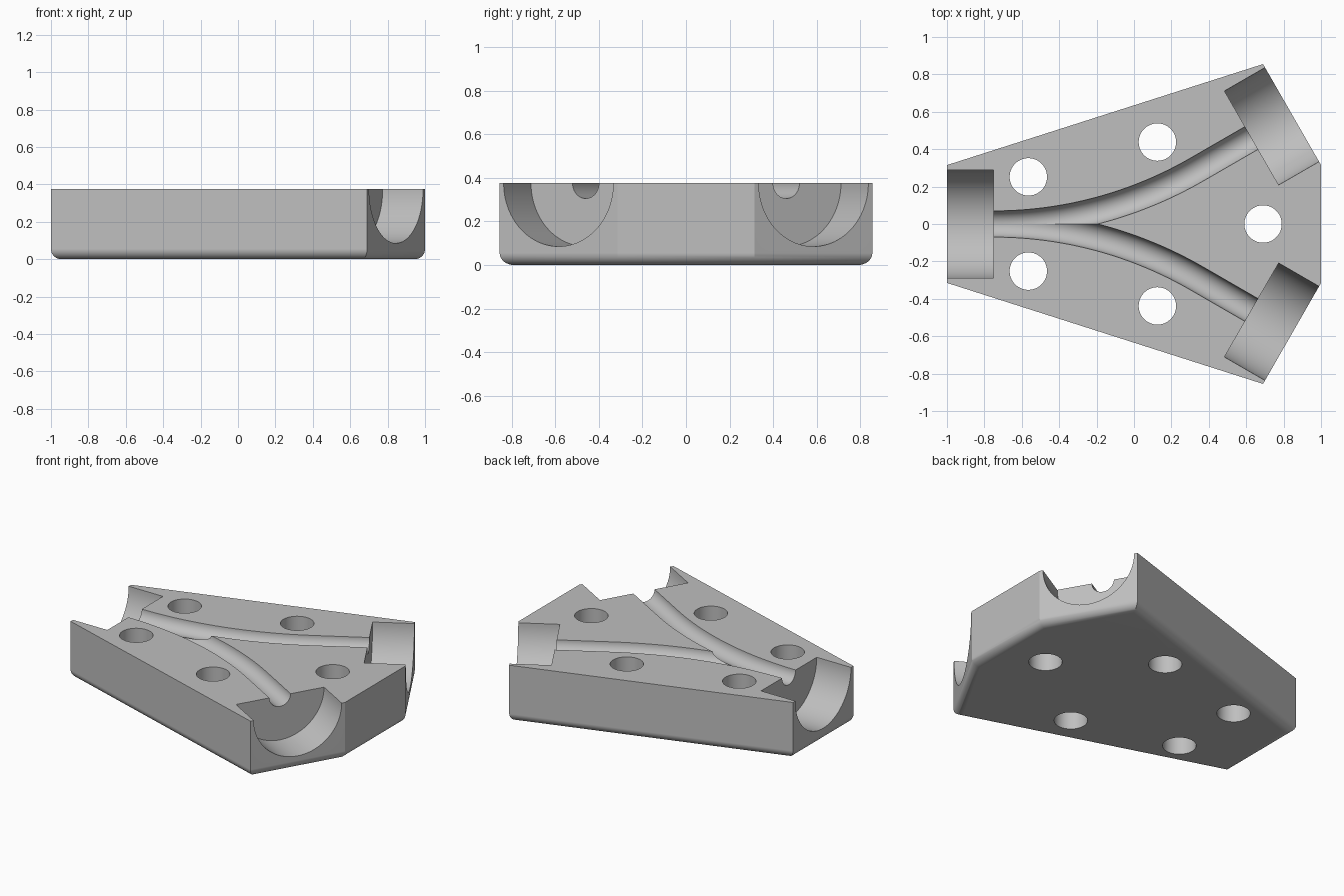
import bpy, bmesh
from math import sin, cos, tan, pi, radians
from mathutils import Vector, Matrix

if "Cube" in bpy.data.objects:
    bpy.data.objects.remove(bpy.data.objects["Cube"], do_unlink=True)

HEIGHT = 0.375
FILLET = 0.055
SOCKET_R, SOCKET_DEPTH = 0.29, 0.25
CHANNEL_R = 0.07
HOLE_R = 0.1
ANGLE = radians(30)
PORT = Vector((0.845, 0.585, HEIGHT))      # middle of an angled end face

grey = bpy.data.materials.new("plain grey")
grey.use_nodes = True
grey.diffuse_color = (0.52, 0.52, 0.52, 1)
grey.node_tree.nodes["Principled BSDF"].inputs["Base Color"].default_value = (0.52, 0.52, 0.52, 1)


def make_object(name, bm):
    bmesh.ops.recalc_face_normals(bm, faces=bm.faces)
    mesh = bpy.data.meshes.new(name)
    bm.to_mesh(mesh)
    bm.free()
    mesh.materials.append(grey)
    obj = bpy.data.objects.new(name, mesh)
    bpy.context.collection.objects.link(obj)
    return obj


def tube(name, path, radius, sides):
    """Closed solid tube along a path lying in a plane or going straight up."""
    bm = bmesh.new()
    rings = []
    for i, p in enumerate(path):
        along = (path[min(i + 1, len(path) - 1)] - path[max(i - 1, 0)]).normalized()
        up = Vector((0, 0, 1)) if abs(along.z) < 0.9 else Vector((1, 0, 0))
        side = along.cross(up)
        turns = [2 * pi * k / sides for k in range(sides)]
        rings.append([bm.verts.new(p + radius * (side * cos(t) + up * sin(t))) for t in turns])
    for a, b in zip(rings, rings[1:]):
        for k in range(sides):
            n = (k + 1) % sides
            bm.faces.new((a[k], a[n], b[n], b[k]))
    bm.faces.new(rings[0])
    bm.faces.new(rings[-1])
    obj = make_object(name, bm)
    obj.hide_render = True
    return obj


# Block: six-sided plate with a rounded bottom rim
bm = bmesh.new()
half = [(-1, 0.315), (0.69, 0.855), (1, 0.315)]
outline = half + [(x, -y) for x, y in reversed(half)]
base = bm.faces.new([bm.verts.new((x, y, 0)) for x, y in outline])
top = bmesh.ops.extrude_face_region(bm, geom=[base])["geom"]
bmesh.ops.translate(bm, vec=(0, 0, HEIGHT), verts=[v for v in top if isinstance(v, bmesh.types.BMVert)])
if not base.is_valid:
    bmesh.ops.holes_fill(bm, edges=bm.edges)
elif len(bm.faces) < 8:
    bmesh.ops.holes_fill(bm, edges=bm.edges)
rim = [e for e in bm.edges if all(v.co.z < 0.001 for v in e.verts)]
bmesh.ops.bevel(bm, geom=rim, offset=FILLET, segments=8, profile=0.5, affect='EDGES')
block = make_object("channel_block", bm)

# Cutters: end sockets, curved channels and screw holes
cutters = [tube("inlet_socket_cutter", [Vector((-1.2, 0, HEIGHT)),
                                        Vector((-1 + SOCKET_DEPTH, 0, HEIGHT))], SOCKET_R, 96)]
outward = Vector((cos(ANGLE), sin(ANGLE), 0))
inner = PORT - outward * SOCKET_DEPTH
bend_x = inner.x - inner.y / tan(ANGLE)
start_x = -1 + SOCKET_DEPTH
bend_r = (bend_x - start_x) / tan(ANGLE / 2)

for name, s in (("left", 1), ("right", -1)):
    flip = Matrix.Diagonal((1, s, 1))
    socket = [inner, PORT + outward * 0.2]
    cutters.append(tube(name + "_socket_cutter", [flip @ p for p in socket], SOCKET_R, 96))
    path = [Vector((start_x - 0.1, 0, HEIGHT))]
    for i in range(25):
        a = ANGLE * i / 24
        path.append(Vector((start_x + bend_r * sin(a), bend_r * (1 - cos(a)), HEIGHT)))
    path.append(inner + outward * 0.06)
    cutters.append(tube(name + "_channel_cutter", [flip @ p for p in path], CHANNEL_R, 48))

for x, y in ((-0.565, 0.252), (-0.565, -0.252), (0.125, 0.438), (0.125, -0.438), (0.69, 0)):
    cutters.append(tube("hole_cutter", [Vector((x, y, -0.1)), Vector((x, y, HEIGHT + 0.1))], HOLE_R, 64))

for c in cutters:
    mod = block.modifiers.new(c.name, 'BOOLEAN')
    mod.operation, mod.solver, mod.object = 'DIFFERENCE', 'EXACT', c

# Bake the cuts, then drop the cutters
bpy.context.view_layer.update()
baked = bpy.data.meshes.new_from_object(block.evaluated_get(bpy.context.evaluated_depsgraph_get()))
block.modifiers.clear()
block.data = baked
for c in cutters:
    bpy.data.objects.remove(c, do_unlink=True)

# Smooth curved walls, sharp rims
bpy.ops.object.select_all(action='DESELECT')
block.select_set(True)
bpy.context.view_layer.objects.active = block
bpy.ops.object.shade_smooth_by_angle(angle=radians(28))
weighted = block.modifiers.new("even_shading", 'WEIGHTED_NORMAL')
weighted.keep_sharp = True
